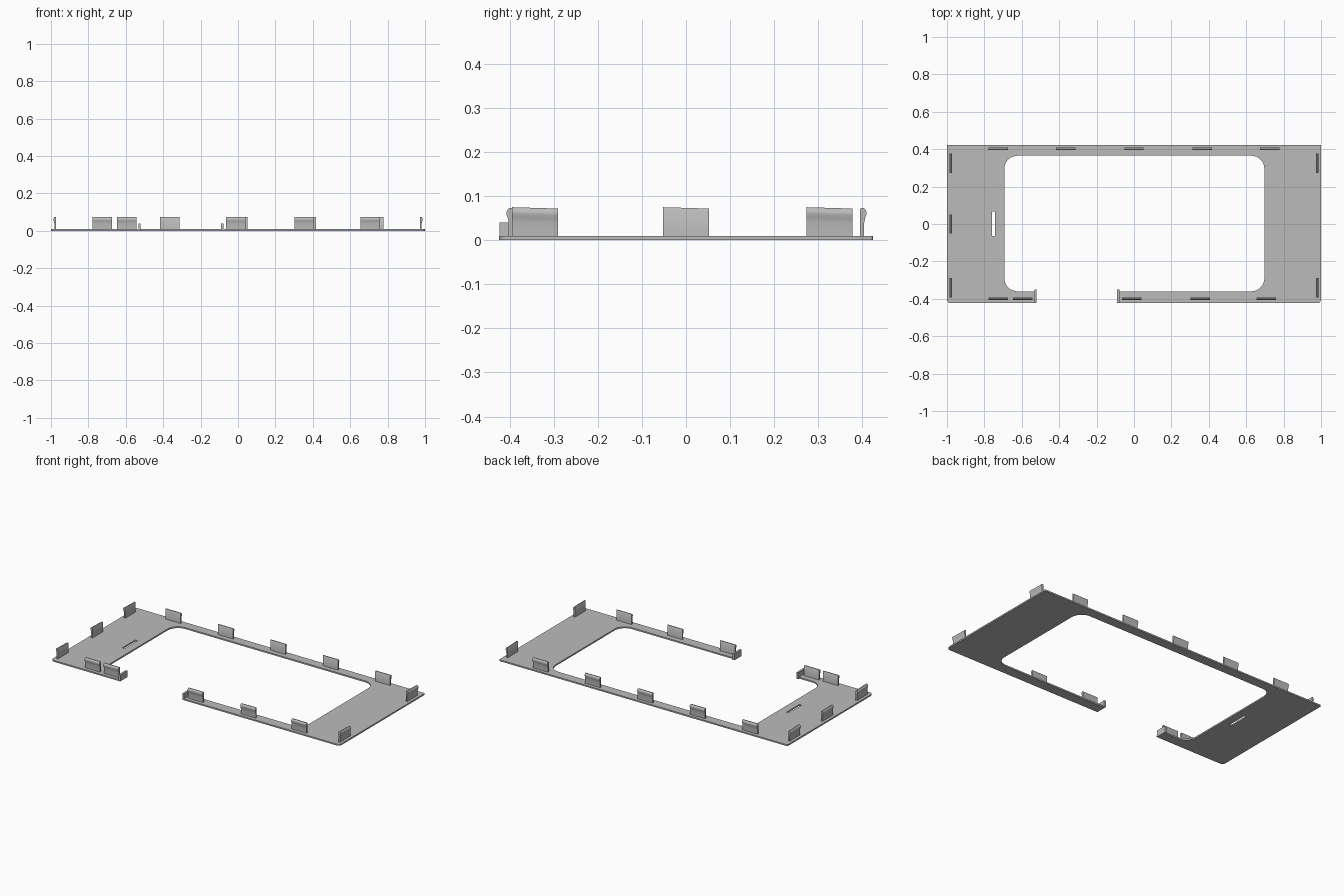
import bpy, bmesh, math
from mathutils import Vector, Matrix

cube = bpy.data.objects.get("Cube")
if cube:
    bpy.data.objects.remove(cube, do_unlink=True)

GREY = (0.5, 0.5, 0.5, 1)
grey = bpy.data.materials.new("plain grey")
grey.use_nodes = True
grey.diffuse_color = GREY
grey.node_tree.nodes["Principled BSDF"].inputs["Base Color"].default_value = GREY

HALF_Y = 0.4235
THICK = 0.009


def finish(bm, name):
    bmesh.ops.recalc_face_normals(bm, faces=bm.faces)
    mesh = bpy.data.meshes.new(name)
    bm.to_mesh(mesh)
    bm.free()
    mesh.materials.append(grey)
    ob = bpy.data.objects.new(name, mesh)
    bpy.context.collection.objects.link(ob)
    bpy.ops.object.select_all(action='DESELECT')
    ob.select_set(True)
    bpy.context.view_layer.objects.active = ob
    bpy.ops.object.shade_smooth_by_angle(angle=math.radians(35))
    return ob


def rounded(corners, steps=8):
    """Outline through (x, y, radius) right-angle corners."""
    pts = []
    for i, (x, y, r) in enumerate(corners):
        p = Vector((x, y, 0))
        if r == 0:
            pts.append(p)
            continue
        to_prev = (Vector((*corners[i - 1][:2], 0)) - p).normalized()
        to_next = (Vector((*corners[(i + 1) % len(corners)][:2], 0)) - p).normalized()
        centre = p + r * (to_prev + to_next)
        for k in range(steps + 1):
            t = math.pi / 2 * k / steps
            pts.append(centre - r * (math.cos(t) * to_next + math.sin(t) * to_prev))
    return pts


def add_loop(bm, pts):
    vs = [bm.verts.new(p) for p in pts]
    return [bm.edges.new((vs[i - 1], vs[i])) for i in range(len(vs))]


# Open frame plate with a small slot on its right side
outline = rounded([
    (-1, HALF_Y, 0.006), (-1, -HALF_Y, 0.02),
    (-0.52, -HALF_Y, 0), (-0.52, -0.36, 0),
    (-0.693, -0.36, 0.07), (-0.693, 0.365, 0.07),
    (0.697, 0.365, 0.07), (0.697, -0.36, 0.07),
    (-0.09, -0.36, 0), (-0.09, -HALF_Y, 0),
    (1, -HALF_Y, 0.02), (1, HALF_Y, 0.006)])
slot = rounded([(-0.759, -0.063, 0), (-0.743, -0.063, 0),
                (-0.743, 0.066, 0), (-0.759, 0.066, 0)])
bm = bmesh.new()
edges = add_loop(bm, outline) + add_loop(bm, slot)
bmesh.ops.triangle_fill(bm, edges=edges, use_beauty=True, use_dissolve=False,
                        normal=(0, 0, 1))
ret = bmesh.ops.extrude_face_region(bm, geom=bm.faces[:], use_keep_orig=True)
top = [g for g in ret["geom"] if isinstance(g, bmesh.types.BMVert)]
bmesh.ops.translate(bm, verts=top, vec=(0, 0, THICK))
finish(bm, "frame_plate")

# Snap clip cross-section: (outward offset, height), with a bulge near the top
PROFILE = [(-0.005, 0.004), (0.004, 0.004), (0.004, 0.04), (0.006, 0.05),
           (0.009, 0.058), (0.009, 0.064), (0.006, 0.07), (0.002, 0.073),
           (-0.003, 0.073), (-0.005, 0.07)]


def clip(name, x, y, angle, slope=0.0):
    """Clip whose outward side faces the given angle; slope tips the top edge."""
    bm = bmesh.new()
    face = bm.faces.new([bm.verts.new((o, -0.052, z)) for o, z in PROFILE])
    ret = bmesh.ops.extrude_face_region(bm, geom=[face], use_keep_orig=True)
    far = [g for g in ret["geom"] if isinstance(g, bmesh.types.BMVert)]
    bmesh.ops.translate(bm, verts=far, vec=(0, 0.104, 0))
    for v in bm.verts:
        if v.co.z > THICK:
            v.co.z += v.co.y * slope
    bmesh.ops.transform(bm, verts=bm.verts, matrix=Matrix.Translation((x, y, 0))
                        @ Matrix.Rotation(angle, 4, 'Z'))
    finish(bm, name)


for i, x in enumerate((-0.727, -0.364, 0, 0.364, 0.727)):
    clip(f"back_clip_{i + 1}", x, 0.4, math.pi / 2)
for i, x in enumerate((-0.727, -0.596, -0.013, 0.353, 0.706)):
    clip(f"front_clip_{i + 1}", x, -0.398, -math.pi / 2)
for i, y in enumerate((-0.342, 0, 0.325)):
    clip(f"right_clip_{i + 1}", -0.978, y, math.pi, 0.03)
    if i != 1:
        clip(f"left_clip_{i + 1}", 0.978, y, 0, -0.03)

# Short upright walls on both sides of the gap
for name, x in (("right_gap_wall", -0.526), ("left_gap_wall", -0.084)):
    bm = bmesh.new()
    bmesh.ops.create_cube(bm, size=1)
    bmesh.ops.scale(bm, verts=bm.verts, vec=(0.012, 0.072, 0.04))
    bmesh.ops.translate(bm, verts=bm.verts, vec=(x, -0.387, 0.02))
    finish(bm, name)
